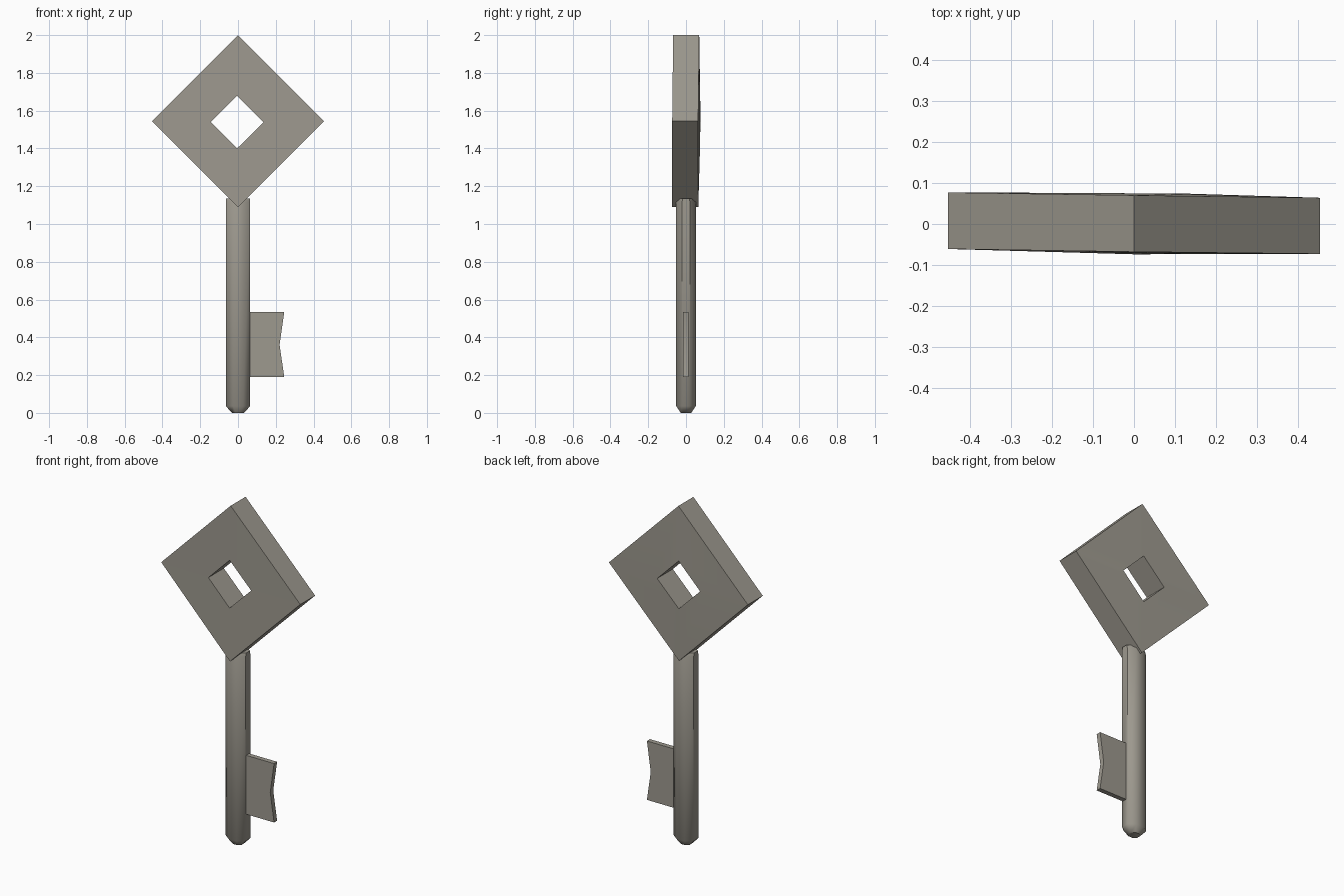
import bpy, bmesh, math

if "Cube" in bpy.data.objects:
    bpy.data.objects.remove(bpy.data.objects["Cube"])

metal = bpy.data.materials.new("warm grey metal")
metal.diffuse_color = (0.34, 0.32, 0.275, 1)
metal.use_nodes = True
metal.node_tree.nodes["Principled BSDF"].inputs["Base Color"].default_value = metal.diffuse_color


def finish(name, bm, angle):
    bmesh.ops.recalc_face_normals(bm, faces=bm.faces)
    mesh = bpy.data.meshes.new(name)
    bm.to_mesh(mesh)
    bm.free()
    mesh.materials.append(metal)
    ob = bpy.data.objects.new(name, mesh)
    bpy.context.collection.objects.link(ob)
    bpy.context.view_layer.objects.active = ob
    ob.select_set(True)
    bpy.ops.object.shade_smooth_by_angle(angle=math.radians(angle))
    ob.select_set(False)
    return ob


# diamond head with a square hole; corners listed right, top, left, bottom
def diamond(bm, cx, cz, r, ys):
    dirs = ((1, 0), (0, 1), (-1, 0), (0, -1))
    return [bm.verts.new((cx + dx * r, y, cz + dz * r)) for (dx, dz), y in zip(dirs, ys)]


bm = bmesh.new()
front_out = diamond(bm, 0, 1.545, 0.455, (-0.073, -0.068, -0.061, -0.074))
front_in = diamond(bm, -0.005, 1.54, 0.14, (-0.071, -0.070, -0.067, -0.071))
back_in = diamond(bm, -0.005, 1.54, 0.14, (0.074, 0.075, 0.076, 0.074))
back_out = diamond(bm, 0, 1.545, 0.455, (0.064, 0.070, 0.077, 0.065))
loops = [front_out, front_in, back_in, back_out]
for k in range(4):
    a, b = loops[k], loops[(k + 1) % 4]
    for i in range(4):
        j = (i + 1) % 4
        bm.faces.new((a[i], a[j], b[j], b[i]))
finish("key_head", bm, 40)

# shaft: slightly flattened eight-sided rod with a bevelled tip
bm = bmesh.new()
SIDES = 8
rings = []
for z, rx, ry in ((0, 0.034, 0.03), (0.036, 0.07, 0.056),
                  (1.115, 0.07, 0.056), (1.135, 0.07, 0.045)):
    rings.append([bm.verts.new((rx * math.cos(a), ry * math.sin(a), z))
                  for a in (math.tau * (i + 0.5) / SIDES for i in range(SIDES))])
for a, b in zip(rings, rings[1:]):
    for i in range(SIDES):
        j = (i + 1) % SIDES
        bm.faces.new((a[i], a[j], b[j], b[i]))
bm.faces.new(rings[0])
bm.faces.new(rings[-1])
finish("key_shaft", bm, 50)

# bit: thin notched plate
profile = ((0.03, 0.19), (0.245, 0.19), (0.22, 0.36), (0.245, 0.535), (0.03, 0.535), (0.03, 0.36))
bm = bmesh.new()
front = [bm.verts.new((x, -0.016, z)) for x, z in profile]
back = [bm.verts.new((x, 0.012, z)) for x, z in profile]
for ring in (front, back):
    bm.faces.new((ring[0], ring[1], ring[2], ring[5]))
    bm.faces.new((ring[5], ring[2], ring[3], ring[4]))
for i in range(6):
    j = (i + 1) % 6
    bm.faces.new((front[i], front[j], back[j], back[i]))
finish("key_bit", bm, 30)
